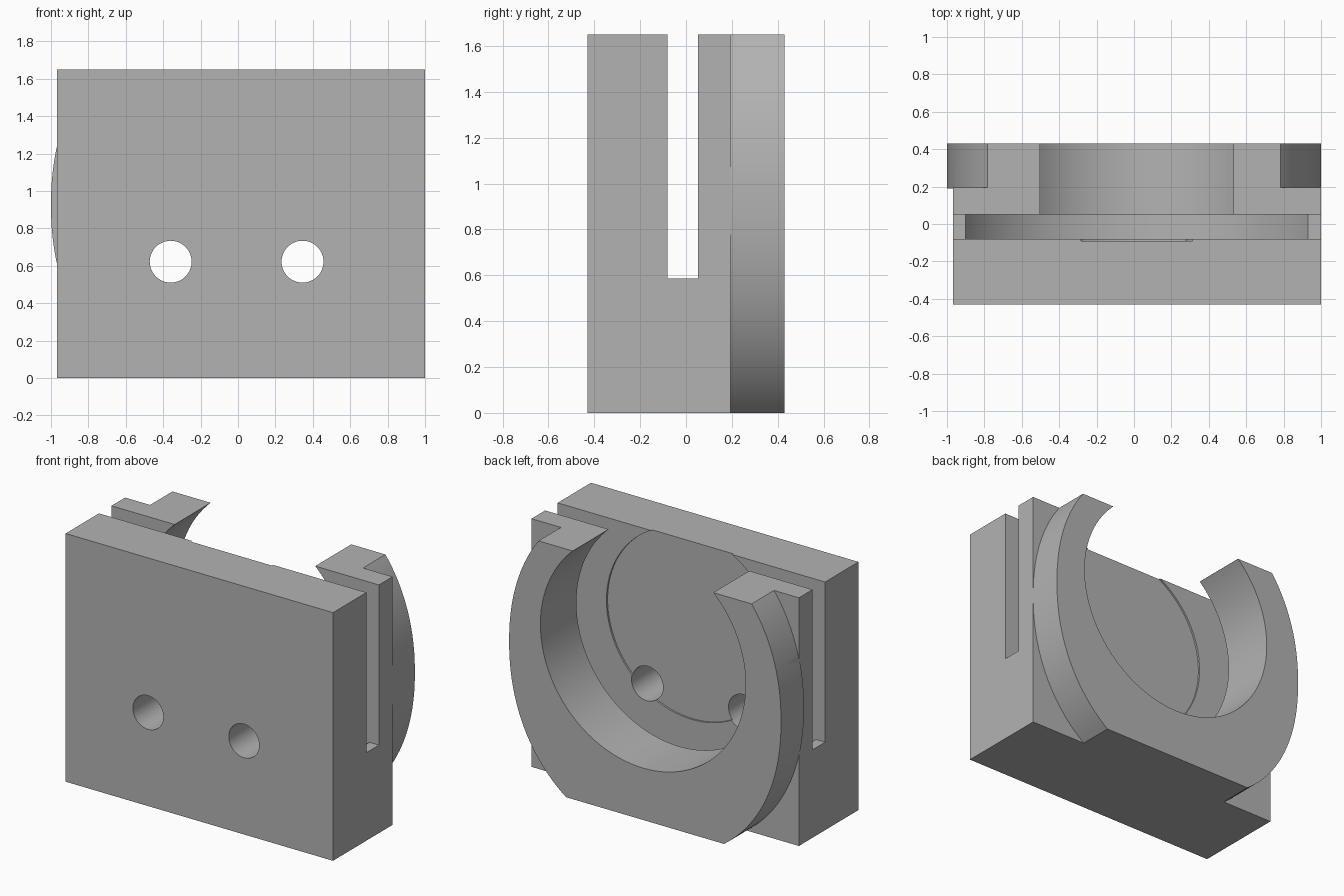
import bpy, bmesh, math

if "Cube" in bpy.data.objects:
    bpy.data.objects.remove(bpy.data.objects["Cube"])

grey = bpy.data.materials.new("plain grey")
grey.use_nodes = True
grey.diffuse_color = (0.45, 0.45, 0.45, 1)
grey.node_tree.nodes["Principled BSDF"].inputs["Base Color"].default_value = (0.45, 0.45, 0.45, 1)

TOP = 1.65
CX, CZ = 0.015, 1.10      # shared axis of the bore, slot and recess


def prism(name, profile, y0, y1):
    """Extrude an (x, z) outline from y0 to y1."""
    bm = bmesh.new()
    face = bm.faces.new([bm.verts.new((x, y0, z)) for x, z in profile])
    out = bmesh.ops.extrude_face_region(bm, geom=[face])
    for v in out["geom"]:
        if isinstance(v, bmesh.types.BMVert):
            v.co.y = y1
    bmesh.ops.recalc_face_normals(bm, faces=bm.faces)
    me = bpy.data.meshes.new(name)
    bm.to_mesh(me)
    bm.free()
    me.materials.append(grey)
    ob = bpy.data.objects.new(name, me)
    bpy.context.collection.objects.link(ob)
    return ob


def circle(cx, cz, r, n=96):
    return [(cx + r * math.cos(2 * math.pi * i / n),
             cz + r * math.sin(2 * math.pi * i / n)) for i in range(n)]


def rect(x0, x1, z0, z1):
    return [(x0, z0), (x1, z0), (x1, z1), (x0, z1)]


def combine(target, tool, operation):
    """Apply a boolean and discard the tool."""
    tool.hide_render = True
    mod = target.modifiers.new(operation, "BOOLEAN")
    mod.operation, mod.object, mod.solver = operation, tool, "EXACT"
    bpy.ops.object.select_all(action="DESELECT")
    bpy.context.view_layer.objects.active = target
    target.select_set(True)
    bpy.ops.object.modifier_apply(modifier=mod.name)
    bpy.data.objects.remove(tool)


# Main block
body = prism("slotted_block", rect(-0.967, 1.0, 0, TOP), -0.43, 0.195)

# Rounded collar on the back, trimmed flat at top and bottom
collar_outline = []
for i in range(128):
    a = 2 * math.pi * i / 128
    c, s = math.cos(a), math.sin(a)
    k = 2 / 2.15
    collar_outline.append((math.copysign(abs(c) ** k, c),
                           0.925 + 1.1 * math.copysign(abs(s) ** k, s)))
collar = prism("collar", collar_outline, 0.19, 0.43)
combine(collar, prism("trim_low", rect(-2, 2, -1, 0), -1, 1), "DIFFERENCE")
combine(collar, prism("trim_high", rect(-2, 2, TOP, 3), -1, 1), "DIFFERENCE")
combine(body, collar, "UNION")

# Slot open at the sides, with a round-bottomed pocket
ledge, radius = 0.585, 1.05
start = math.asin((CZ - ledge) / radius)
arc = [math.pi + start + (math.pi - 2 * start) * i / 64 for i in range(65)]
slot = [(CX + radius * math.cos(a), CZ + radius * math.sin(a)) for a in arc]
slot += [(1.3, ledge), (1.3, 2), (-1.3, 2), (-1.3, ledge)]
combine(body, prism("slot_cutter", slot, -0.08, 0.052), "DIFFERENCE")

# Bore from the back, shallow recess in the front wall
combine(body, prism("bore_cutter", circle(CX, CZ, 0.755), -0.02, 0.6), "DIFFERENCE")
combine(body, prism("recess_cutter", circle(CX, CZ, 0.626), -0.092, -0.03), "DIFFERENCE")

# Two through holes
for x in (-0.36, 0.345):
    combine(body, prism("hole_cutter", circle(x, 0.622, 0.112, 48), -0.6, 0), "DIFFERENCE")

bpy.ops.object.select_all(action="DESELECT")
body.select_set(True)
bpy.context.view_layer.objects.active = body
bpy.ops.object.shade_smooth_by_angle(angle=math.radians(25))
